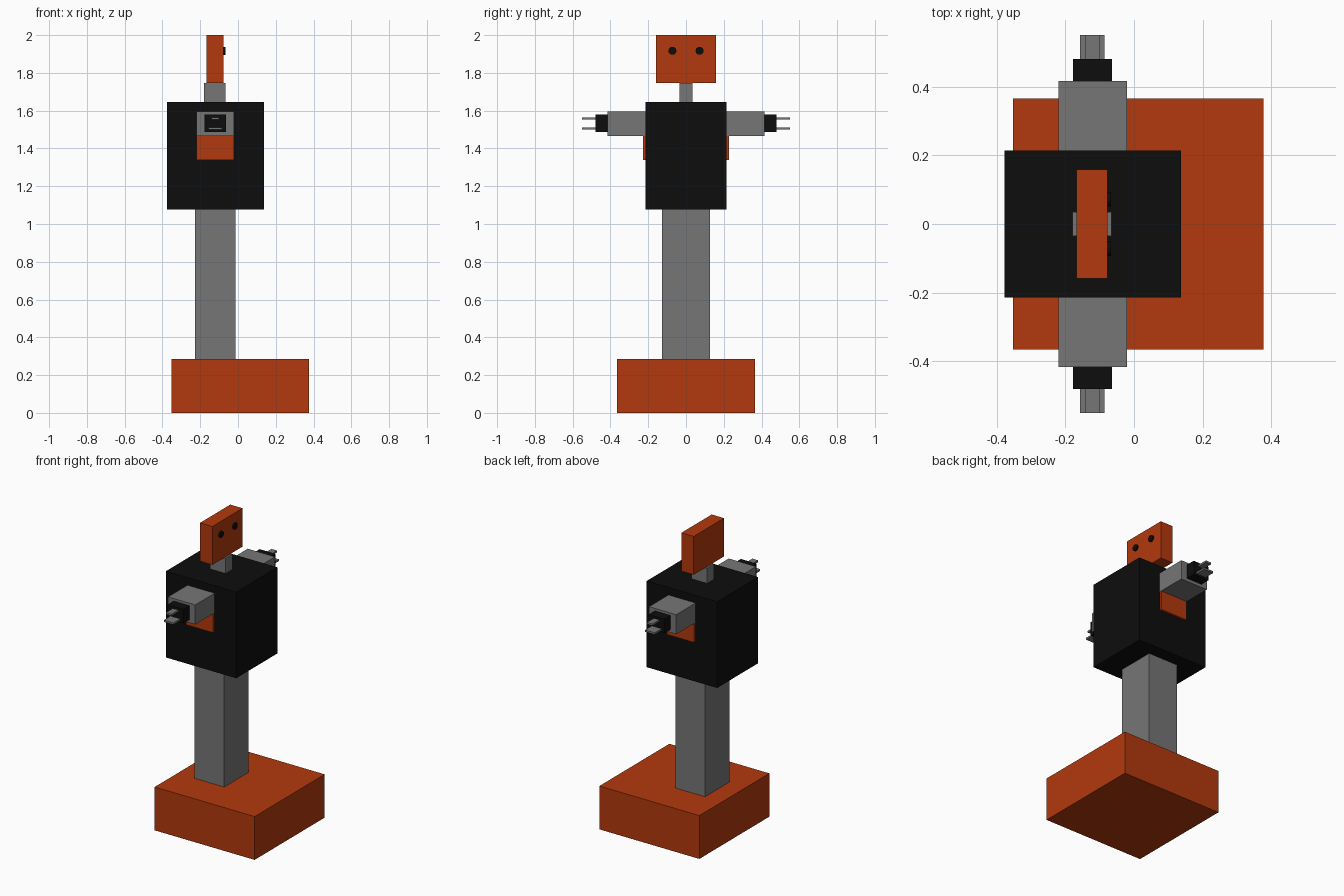
import bpy
import bmesh
from math import pi
from mathutils import Matrix

if "Cube" in bpy.data.objects:
    bpy.data.objects.remove(bpy.data.objects["Cube"])


def material(name, rgb):
    m = bpy.data.materials.new(name)
    m.diffuse_color = (*rgb, 1)
    m.use_nodes = True
    m.node_tree.nodes["Principled BSDF"].inputs["Base Color"].default_value = m.diffuse_color
    return m


ORANGE = material("orange", (0.45, 0.04, 0.004))
BLACK = material("black", (0.004, 0.004, 0.004))
GREY = material("grey", (0.18, 0.18, 0.18))


def finish(name, bm, mat):
    mesh = bpy.data.meshes.new(name)
    bm.to_mesh(mesh)
    bm.free()
    mesh.materials.append(mat)
    obj = bpy.data.objects.new(name, mesh)
    bpy.context.collection.objects.link(obj)
    return obj


def box(name, x, y, z, mat):
    """Box from (min, max) ranges on each axis."""
    bm = bmesh.new()
    ranges = (x, y, z)
    size = [b - a for a, b in ranges]
    mid = [(a + b) / 2 for a, b in ranges]
    bmesh.ops.create_cube(bm, size=1, matrix=Matrix.Translation(mid) @ Matrix.Diagonal((*size, 1)))
    return finish(name, bm, mat)


def eye(name, y, z, x0, x1, radius):
    """Short cylinder lying along x."""
    bm = bmesh.new()
    bmesh.ops.create_cone(
        bm, cap_ends=True, segments=24, radius1=radius, radius2=radius, depth=x1 - x0,
        matrix=Matrix.Translation(((x0 + x1) / 2, y, z)) @ Matrix.Rotation(pi / 2, 4, 'Y'))
    return finish(name, bm, BLACK)


# Base, column and torso
box("base", (-0.353, 0.377), (-0.365, 0.365), (0, 0.286), ORANGE)
box("column", (-0.228, -0.012), (-0.127, 0.127), (0.286, 1.077), GREY)
box("torso", (-0.377, 0.137), (-0.214, 0.214), (1.077, 1.646), BLACK)

# Neck and head, facing +x
box("neck", (-0.179, -0.065), (-0.035, 0.035), (1.646, 1.747), GREY)
box("head", (-0.167, -0.077), (-0.158, 0.158), (1.747, 2.0), ORANGE)

# Each arm part: name, x range, distance range from the middle, z range, material
ARM = [
    ("shoulder_plate", (-0.219, -0.022), (0.21, 0.228), (1.34, 1.467), ORANGE),
    ("arm", (-0.22, -0.021), (0.21, 0.416), (1.467, 1.596), GREY),
    ("wrist", (-0.178, -0.064), (0.416, 0.48), (1.487, 1.58), BLACK),
    ("upper_finger", (-0.141, -0.1), (0.48, 0.55), (1.553, 1.565), GREY),
    ("lower_finger", (-0.157, -0.086), (0.48, 0.55), (1.499, 1.511), GREY),
]
for side, s in (("left", 1), ("right", -1)):
    for name, x, y, z, mat in ARM:
        box(f"{side}_{name}", x, sorted((s * y[0], s * y[1])), z, mat)
    eye(f"{side}_eye", s * 0.072, 1.917, -0.08, -0.067, 0.021)
